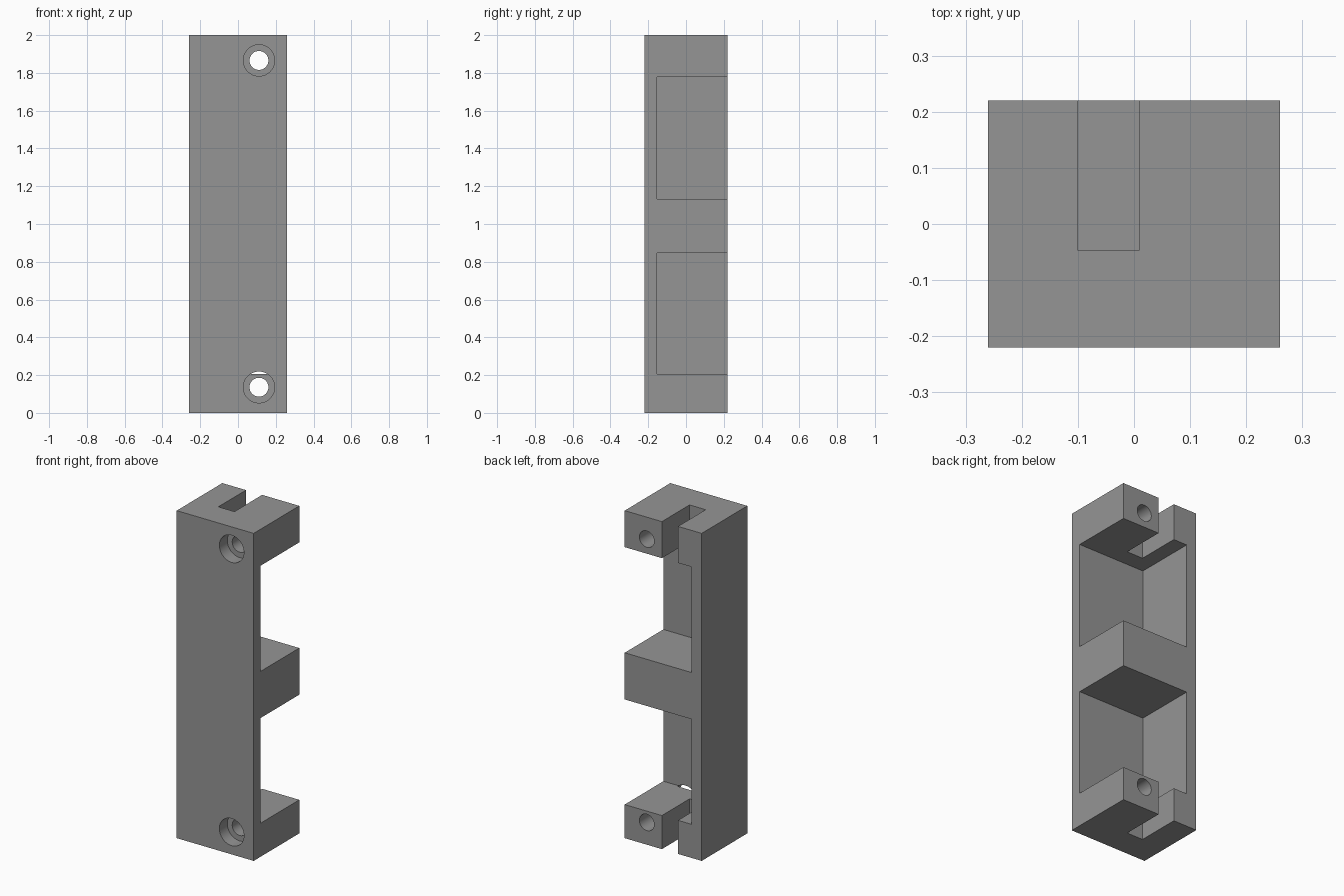
import bpy, math

if "Cube" in bpy.data.objects:
    bpy.data.objects.remove(bpy.data.objects["Cube"])

grey = bpy.data.materials.new("grey")
grey.diffuse_color = (0.3, 0.3, 0.3, 1)
grey.use_nodes = True
grey.node_tree.nodes["Principled BSDF"].inputs["Base Color"].default_value = grey.diffuse_color


def box(name, lo, hi):
    centre = [(a + b) / 2 for a, b in zip(lo, hi)]
    bpy.ops.mesh.primitive_cube_add(size=1, location=centre)
    ob = bpy.context.object
    ob.name = name
    ob.scale = [b - a for a, b in zip(lo, hi)]
    bpy.ops.object.transform_apply(location=True, scale=True, rotation=True)
    ob.data.materials.append(grey)
    return ob


def bore(name, radius, x, z, y0, y1):
    bpy.ops.mesh.primitive_cylinder_add(
        vertices=48, radius=radius, depth=y1 - y0,
        location=(x, (y0 + y1) / 2, z), rotation=(math.pi / 2, 0, 0))
    ob = bpy.context.object
    ob.name = name
    bpy.ops.object.transform_apply(location=True, scale=True, rotation=True)
    ob.data.materials.append(grey)
    return ob


# Solid block
body = box("bracket_body", (-0.26, -0.22, 0), (0.26, 0.22, 2))
cutters = []

# Two pockets, open to the back and the right
for z0, z1 in ((0.205, 0.847), (1.132, 1.777)):
    cutters.append(box("pocket_cutter", (-0.192, -0.153, z0), (0.4, 0.4, z1)))

# Slots through the end blocks
for z0, z1 in ((-0.1, 0.3), (1.7, 2.1)):
    cutters.append(box("slot_cutter", (-0.1, -0.047, z0), (0.009, 0.5, z1)))

# Counterbored screw holes
for z in (0.136, 1.866):
    cutters.append(bore("hole_cutter", 0.05, 0.111, z, -0.4, 0.4))
    cutters.append(bore("counterbore_cutter", 0.083, 0.111, z, -0.4, -0.143))

for c in cutters:
    mod = body.modifiers.new(c.name, 'BOOLEAN')
    mod.operation = 'DIFFERENCE'
    mod.solver = 'EXACT'
    mod.object = c
    bpy.context.view_layer.objects.active = body
    bpy.ops.object.modifier_apply(modifier=mod.name)
for c in cutters:
    bpy.data.objects.remove(c)

# Smooth bores, crisp block edges
bpy.ops.object.select_all(action='DESELECT')
body.select_set(True)
bpy.context.view_layer.objects.active = body
bpy.ops.object.shade_smooth_by_angle(angle=math.radians(30))
